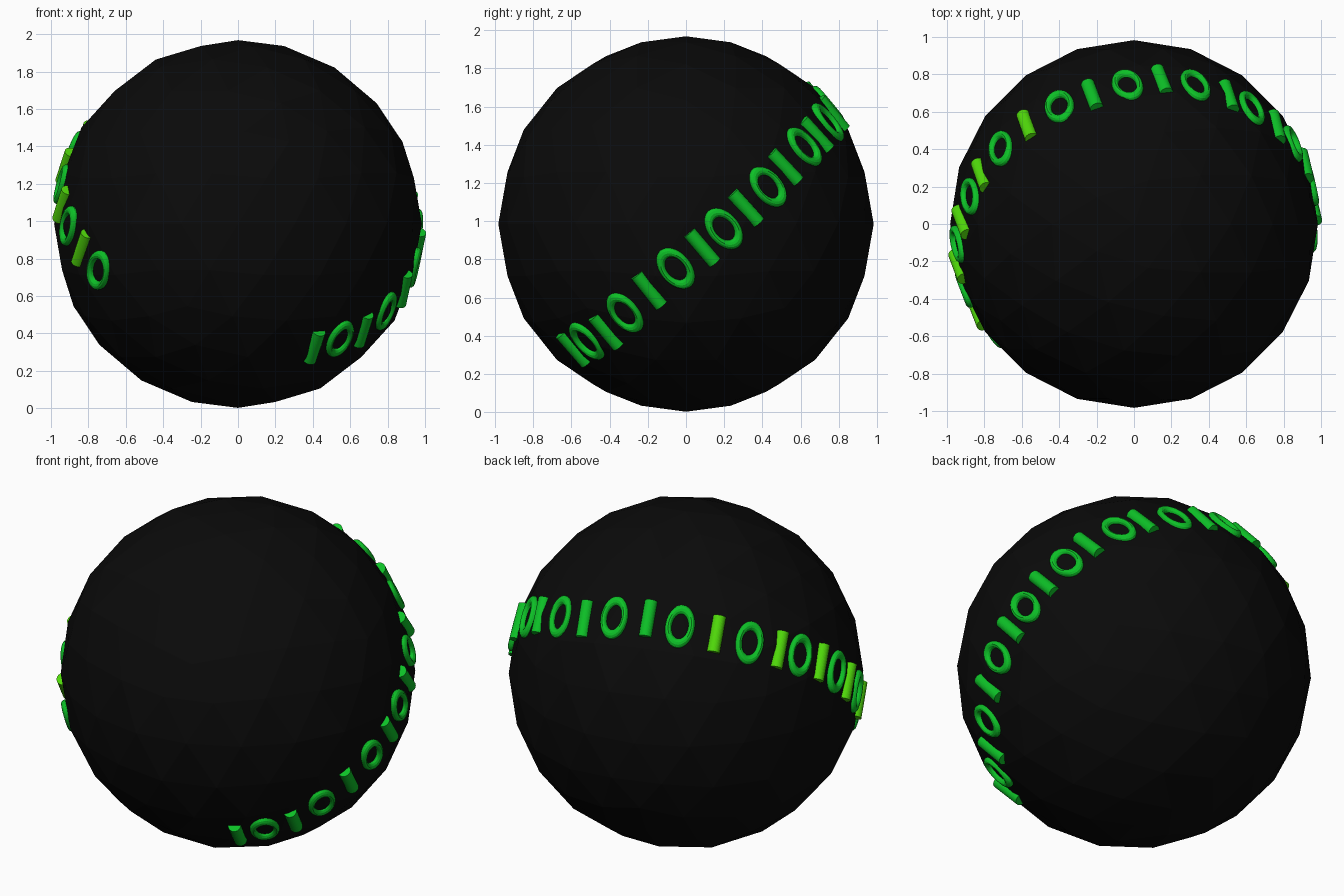
import bpy, math
from mathutils import Vector, Matrix

if "Cube" in bpy.data.objects:
    bpy.data.objects.remove(bpy.data.objects["Cube"])

CENTRE = Vector((0, 0, 0.985))
BAND_AXIS = Vector((0.24, -0.63, 0.74)).normalized()


def material(name, rgb):
    m = bpy.data.materials.new(name)
    m.diffuse_color = (*rgb, 1)
    m.use_nodes = True
    m.node_tree.nodes["Principled BSDF"].inputs["Base Color"].default_value = m.diffuse_color
    return m


black = material("black", (0.003, 0.003, 0.003))
green = material("green", (0.004, 0.53, 0.02))
lime = material("lime", (0.08, 0.70, 0.003))


def finish(name, mat):
    ob = bpy.context.object
    ob.name = name
    ob.data.materials.append(mat)
    return ob


# Faceted ball
bpy.ops.mesh.primitive_ico_sphere_add(subdivisions=3, radius=0.983, location=CENTRE)
finish("ball", black)

# Directions from the ball centre along the band; rings and bars alternate
PATH = [
    (-.755, -.58, -.25), (-.84, -.48, -.13), (-.905, -.35, -.01), (-.95, -.23, .105),
    (-.955, -.11, .215), (-.93, .01, .31), (-.89, .15, .40), (-.83, .265, .46),
    (-.715, .405, .525), (-.575, .525, .585), (-.40, .63, .627), (-.225, .69, .65),
    (-.035, .745, .627), (.15, .77, .578), (.33, .745, .535), (.51, .685, .47),
    (.63, .62, .405), (.765, .52, .30), (.85, .43, .195), (.92, .315, .085),
    (.96, .20, -.025), (.965, .085, -.125), (.95, -.055, -.235), (.89, -.195, -.35),
    (.79, -.32, -.465), (.67, -.42, -.565), (.55, -.525, -.62), (.41, -.59, -.655),
]


def surface_frame(direction, radius):
    """Local z points outward, local y runs across the band."""
    z = Vector(direction).normalized()
    y = (BAND_AXIS - z * BAND_AXIS.dot(z)).normalized()
    x = y.cross(z)
    rot = Matrix((x, y, z)).transposed().to_4x4()
    return Matrix.Translation(CENTRE + z * radius) @ rot


for i, d in enumerate(PATH):
    if i % 2 == 0:
        # Oval ring lying on the ball
        bpy.ops.mesh.primitive_torus_add(major_radius=0.064, minor_radius=0.018,
                                         major_segments=48, minor_segments=12)
        ob = finish("oval_ring", green)
        ob.data.transform(Matrix.Diagonal((1, 1.52, 1.3, 1)))
        ob.matrix_world = surface_frame(d, 0.970)
    else:
        # Short round bar, half sunk into the ball
        bpy.ops.mesh.primitive_cylinder_add(vertices=32, radius=0.036, depth=0.21)
        ob = finish("bar", lime if i < 10 else green)
        ob.data.transform(Matrix.Rotation(math.pi / 2, 4, 'X'))
        ob.matrix_world = surface_frame(d, 0.966)
